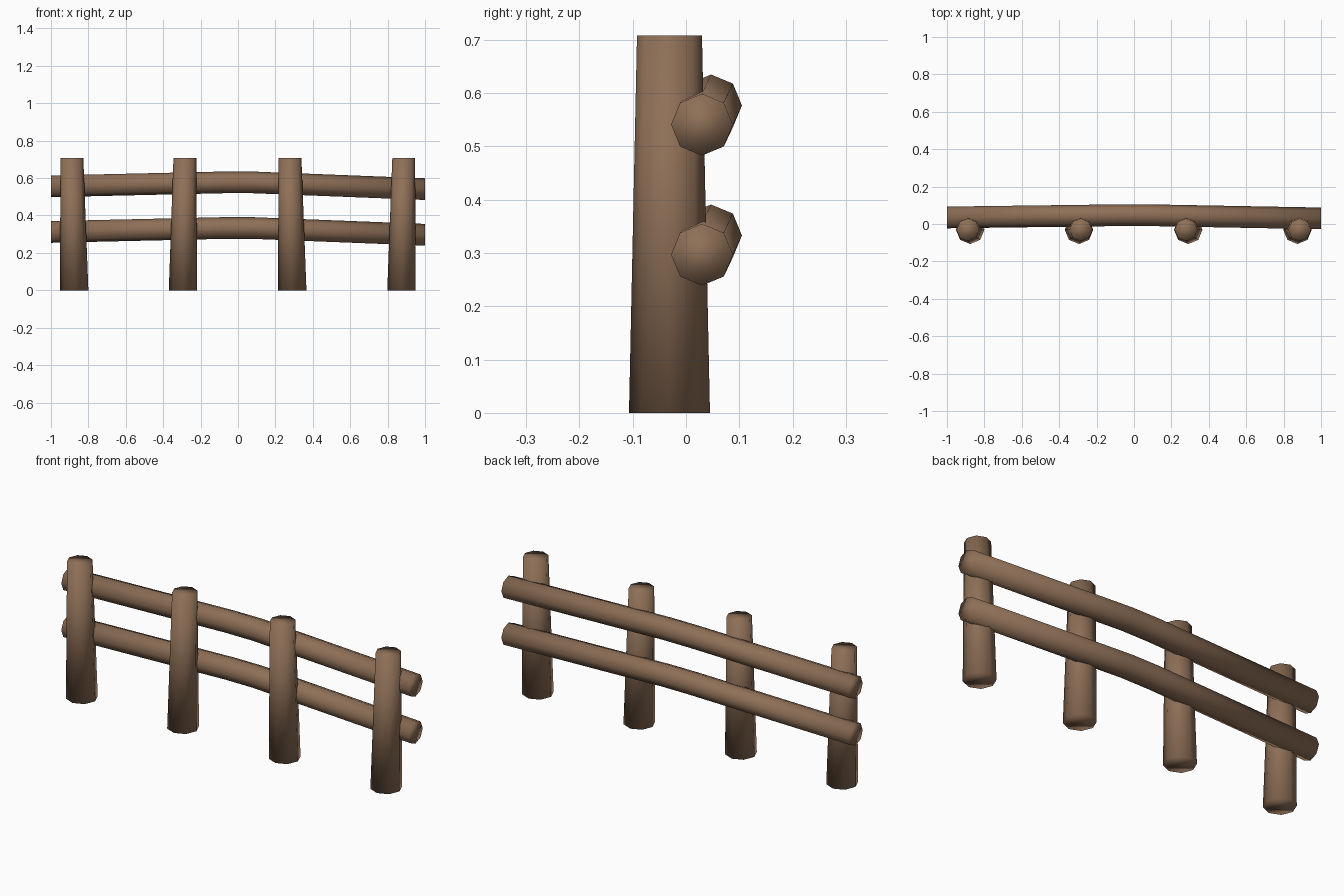
import bpy, bmesh, math
from mathutils import Vector

cube = bpy.data.objects.get("Cube")
if cube:
    bpy.data.objects.remove(cube, do_unlink=True)

# Single wood colour
wood = bpy.data.materials.new("brown_wood")
wood.use_nodes = True
colour = (0.27, 0.16, 0.095, 1)
wood.diffuse_color = colour
wood.node_tree.nodes["Principled BSDF"].inputs["Base Color"].default_value = colour

SIDES = 8


def log(name, rings, u, v):
    """Loft an eight-sided log through (centre, radius) rings; u and v span its section."""
    bm = bmesh.new()
    loops = []
    for centre, radius in rings:
        angles = [2 * math.pi * i / SIDES for i in range(SIDES)]
        loops.append([bm.verts.new(Vector(centre) + radius * (math.cos(a) * u + math.sin(a) * v))
                      for a in angles])
    for a, b in zip(loops, loops[1:]):
        for i in range(SIDES):
            j = (i + 1) % SIDES
            bm.faces.new((a[i], a[j], b[j], b[i]))
    bm.faces.new(loops[0])
    bm.faces.new(loops[-1])
    bmesh.ops.recalc_face_normals(bm, faces=bm.faces)
    for face in bm.faces:
        face.smooth = True
    mesh = bpy.data.meshes.new(name)
    bm.to_mesh(mesh)
    bm.free()
    mesh.materials.append(wood)
    obj = bpy.data.objects.new(name, mesh)
    bpy.context.collection.objects.link(obj)


X, Y, Z = Vector((1, 0, 0)), Vector((0, 1, 0)), Vector((0, 0, 1))

# Tapered posts, each leaning slightly: (bottom x, top x)
posts = [(-0.876, -0.888), (-0.294, -0.284), (0.29, 0.278), (0.874, 0.886)]
for n, (bottom, top) in enumerate(posts, 1):
    log(f"post_{n}", [((bottom, -0.031, 0), 0.076), ((top, -0.031, 0.708), 0.061)], X, Y)

# Gently bowed rails behind the posts
for name, z in (("lower_rail", 0), ("upper_rail", 0.244)):
    log(name, [((-1, 0.035, 0.312 + z), 0.058),
               ((-0.08, 0.047, 0.333 + z), 0.058),
               ((0.08, 0.047, 0.333 + z), 0.058),
               ((1, 0.03, 0.297 + z), 0.058)], Y, Z)
